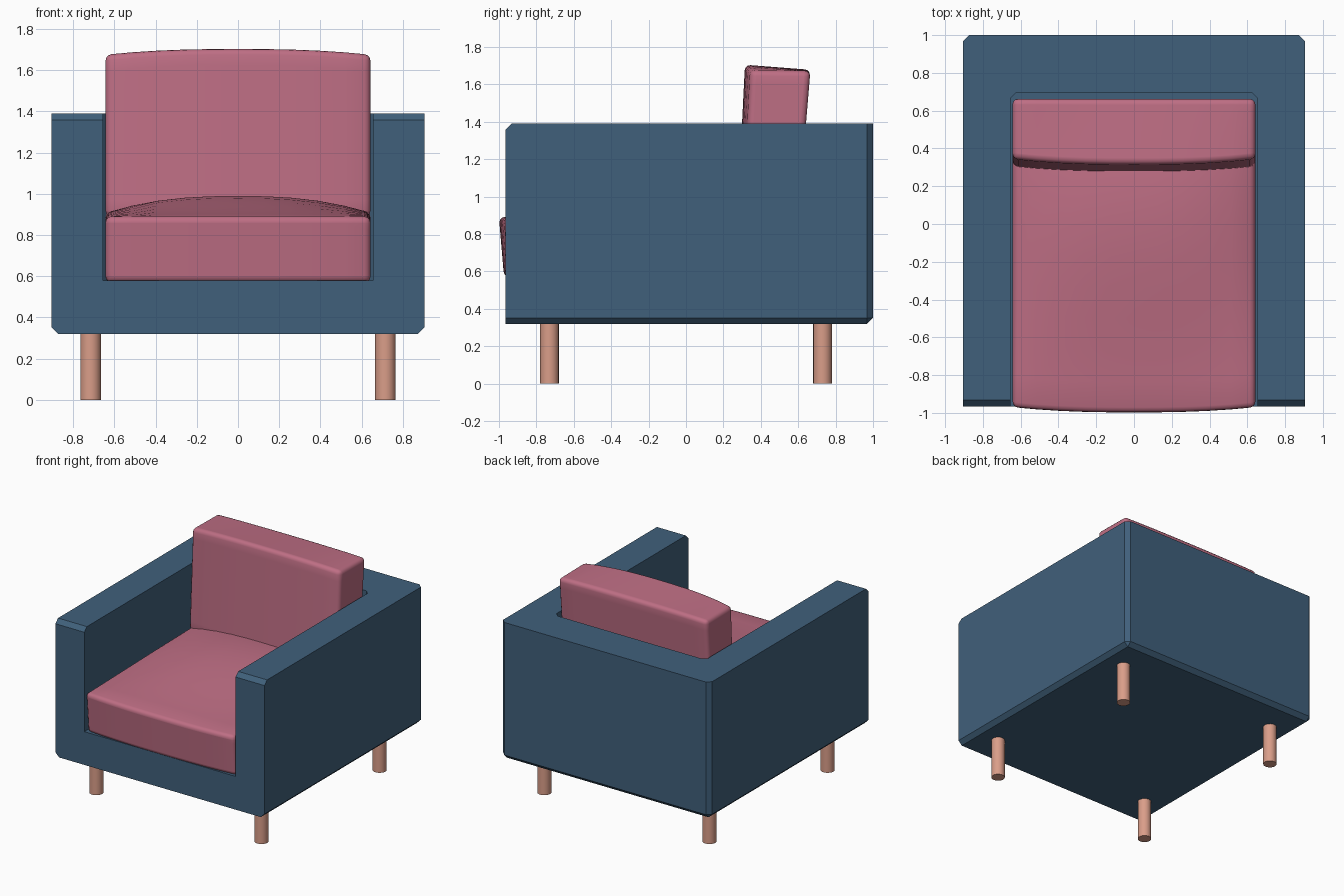
import bpy, bmesh, math

if "Cube" in bpy.data.objects:
    bpy.data.objects.remove(bpy.data.objects["Cube"])


def material(name, rgb):
    m = bpy.data.materials.new(name)
    m.diffuse_color = (*rgb, 1)
    m.use_nodes = True
    m.node_tree.nodes["Principled BSDF"].inputs["Base Color"].default_value = m.diffuse_color
    return m


BLUE = material("blue upholstery", (0.051, 0.117, 0.198))
ROSE = material("rose cushion fabric", (0.515, 0.156, 0.231))
WOOD = material("light wood", (0.70, 0.34, 0.25))


def make(name, bm, mat):
    bmesh.ops.recalc_face_normals(bm, faces=bm.faces)
    me = bpy.data.meshes.new(name)
    bm.to_mesh(me)
    bm.free()
    me.materials.append(mat)
    ob = bpy.data.objects.new(name, me)
    bpy.context.collection.objects.link(ob)
    return ob


def activate(ob):
    bpy.ops.object.select_all(action='DESELECT')
    ob.select_set(True)
    bpy.context.view_layer.objects.active = ob


def box(name, lo, hi, mat, chamfer, rule):
    """Box whose edges are chamfered where rule(edge midpoint in -1..1) holds."""
    bm = bmesh.new()
    bmesh.ops.create_cube(bm, size=2)
    edges = [e for e in bm.edges if rule((e.verts[0].co + e.verts[1].co) / 2)]
    for v in bm.verts:
        v.co = [(a + b) / 2 + c * (b - a) / 2 for a, b, c in zip(lo, hi, v.co)]
    bmesh.ops.bevel(bm, geom=edges, offset=chamfer, segments=1, affect='EDGES')
    return make(name, bm, mat)


def cushion(name, half, corners, crown_top, crown_front, peak):
    """Soft block: four side-view corners (front/back bottom, front/back top)
    swept across x, with the top and front bulging towards the middle."""
    bm = bmesh.new()
    bmesh.ops.create_cube(bm, size=2)
    bmesh.ops.subdivide_edges(bm, edges=bm.edges[:], cuts=9, use_grid_fill=True)
    fb, bb, ft, bt = corners
    for v in bm.verts:
        u, s, t = v.co.x, (v.co.y + 1) / 2, (v.co.z + 1) / 2
        y, z = [(fb[i] * (1 - s) + bb[i] * s) * (1 - t)
                + (ft[i] * (1 - s) + bt[i] * s) * t for i in (0, 1)]
        swell = 1 - abs(u) ** 2.5
        z += crown_top * swell * t * peak(s)
        y -= crown_front * swell * (1 - s)
        v.co = (u * half, y, z)
    ob = make(name, bm, ROSE)
    activate(ob)
    bev = ob.modifiers.new("soft edges", 'BEVEL')
    bev.width, bev.segments, bev.limit_method = 0.03, 3, 'ANGLE'
    bev.angle_limit = math.radians(50)
    bpy.ops.object.modifier_apply(modifier=bev.name)
    bpy.ops.object.shade_smooth_by_angle(angle=math.radians(50))
    return ob


# Frame: chamfered block (back corners, lower rim, front top edge)
frame = box("frame", (-0.905, -0.965, 0.32), (0.905, 1.0, 1.39), BLUE, 0.032,
            lambda m: (m.y > 0.5 and abs(m.x) > 0.5)
            or (m.z < -0.5 and m.y > -0.5)
            or (m.z > 0.5 and m.y < -0.5))

# Recess for the cushions, cut out of the block
cutter = box("recess_cutter", (-0.655, -1.3, 0.58), (0.655, 0.695, 2.0), BLUE, 0.03,
             lambda m: m.y > 0.5 and abs(m.x) > 0.5)
cutter.hide_render = True
activate(frame)
cut = frame.modifiers.new("recess", 'BOOLEAN')
cut.operation, cut.object, cut.solver = 'DIFFERENCE', cutter, 'EXACT'
bpy.ops.object.modifier_apply(modifier=cut.name)
bpy.data.objects.remove(cutter)

# Seat cushion: crown rises towards the back
cushion("seat_cushion", 0.643,
        [(-0.945, 0.57), (0.66, 0.57), (-0.972, 0.89), (0.66, 0.915)],
        0.085, 0.028, lambda s: math.sin(math.pi * s ** 1.5))

# Back cushion: leans slightly backwards
cushion("back_cushion", 0.643,
        [(0.305, 0.89), (0.60, 0.89), (0.345, 1.675), (0.665, 1.672)],
        0.03, 0.03, lambda s: 1 - 0.8 * s)

# Legs
for x, side in ((-0.715, "left"), (0.715, "right")):
    for y, end in ((-0.73, "front"), (0.73, "back")):
        bm = bmesh.new()
        bmesh.ops.create_cone(bm, cap_ends=True, segments=20, radius1=0.05,
                              radius2=0.05, depth=0.33)
        bmesh.ops.translate(bm, verts=bm.verts, vec=(x, y, 0.165))
        activate(make(f"{end}_leg_{side}", bm, WOOD))
        bpy.ops.object.shade_smooth_by_angle(angle=math.radians(40))
